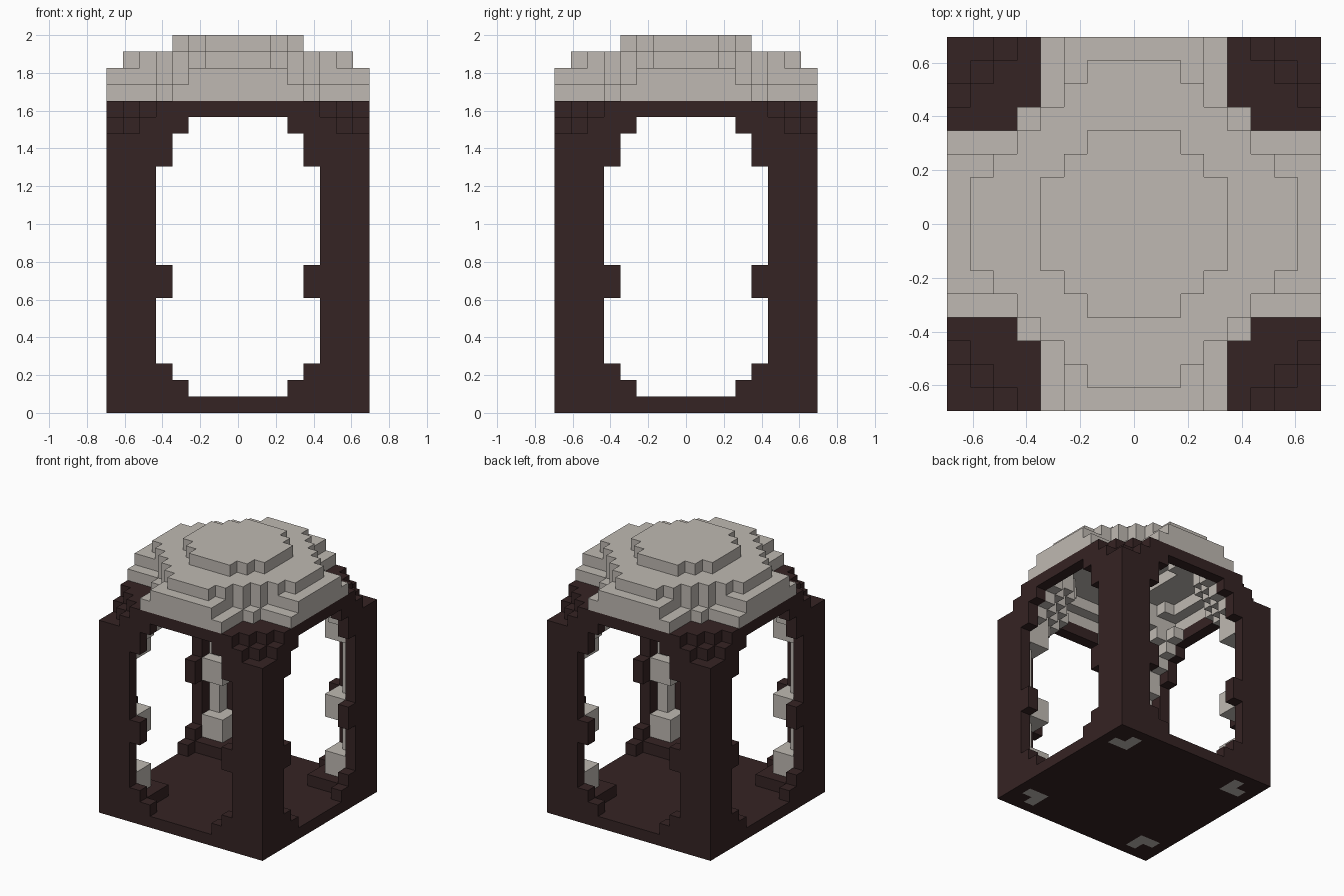
import bpy
import bmesh
from mathutils import Vector

cube = bpy.data.objects.get("Cube")
if cube:
    bpy.data.objects.remove(cube, do_unlink=True)

U = 2 / 23           # block size
HALF, ROWS = 8, 23   # blocks from centre to side, number of layers


def make_material(name, rgb):
    mat = bpy.data.materials.new(name)
    mat.use_nodes = True
    mat.diffuse_color = (*rgb, 1)
    mat.node_tree.nodes["Principled BSDF"].inputs["Base Color"].default_value = (*rgb, 1)
    return mat


dark = make_material("dark brown", (0.036, 0.017, 0.017))
stone = make_material("pale stone", (0.52, 0.485, 0.445))


def inside(a, b, steps):
    """True within a rounded outline given as (long, short) boxes, mirrored on the diagonal."""
    hi, lo = max(a, b), min(a, b)
    return any(hi <= p and lo <= q for p, q in steps)


# Stepped dome: outline and hollow of each layer
DOME = {19: [(8, 4), (5, 5)],
        20: [(8, 3), (5, 4)],
        21: [(7, 2), (6, 3), (5, 4)],
        22: [(4, 2), (3, 3)]}
HOLLOW = {19: [(7, 3), (4, 4)],
          20: [(6, 2), (5, 3), (4, 4)],
          21: [(3, 2)],
          22: []}


def opening(k):
    """Half width of the arched opening in each side wall."""
    if k in (0, 18):
        return 0
    if k in (1, 17):
        return 3
    if k in (2, 7, 8, 15, 16):
        return 4
    return 5


def part_at(a, b, k):
    """Part filling the block at distance a, b from the centre lines in layer k."""
    if not (1 <= a <= HALF and 1 <= b <= HALF and 0 <= k < ROWS):
        return None
    hi, lo = max(a, b), min(a, b)
    if k >= 19:
        solid = inside(a, b, DOME[k]) and not inside(a, b, HOLLOW[k])
        return "dome_roof" if solid else None
    # Chamfered upper corners
    if (k == 18 and a + b > 13) or (k == 17 and a + b > 14):
        return None
    in_bracket = hi <= 7 and lo >= 6 and a + b < 14
    if k == 0:
        return "pillar_lining" if in_bracket else "floor"
    if hi == HALF:
        return "outer_frame" if lo > opening(k) else None
    if k == 1:
        return "corner_plinths" if lo >= 5 else None
    if k == 18:
        if lo >= 5 and hi > 5:
            return "outer_frame"
        return "dome_lining" if a + b >= 10 else None
    if k == 17:
        if a == b == 7:
            return "outer_frame"
        return "dome_lining" if a + b >= 11 else None
    if k == 16:
        return "dome_lining" if a + b >= 12 else None
    # Slim corner shafts, thicker at base, middle band and head
    if a == b == 7:
        return "pillar_lining"
    if in_bracket and k in (2, 3, 7, 8, 14, 15):
        return "pillar_lining"
    return None


def part_in_grid(x, y, k):
    """Mirror the quarter layout over both centre lines."""
    a = x + 1 if x >= 0 else -x
    b = y + 1 if y >= 0 else -y
    return part_at(a, b, k)


DIRECTIONS = [Vector(d) for d in ((1, 0, 0), (-1, 0, 0), (0, 1, 0),
                                  (0, -1, 0), (0, 0, 1), (0, 0, -1))]


def add_face(bm, centre, d):
    """One exposed square of a block, facing direction d."""
    u = Vector((d.y, d.z, d.x))
    v = d.cross(u)
    mid = centre + d / 2
    corners = [mid + (u * s + v * t) / 2 for s, t in ((-1, -1), (1, -1), (1, 1), (-1, 1))]
    bm.faces.new([bm.verts.new(c * U) for c in corners])


def build_part(name, material):
    bm = bmesh.new()
    span = range(-HALF, HALF)
    for k in range(ROWS):
        for x in span:
            for y in span:
                if part_in_grid(x, y, k) != name:
                    continue
                centre = Vector((x + 0.5, y + 0.5, k + 0.5))
                for d in DIRECTIONS:
                    if part_in_grid(x + int(d.x), y + int(d.y), k + int(d.z)) is None:
                        add_face(bm, centre, d)
    bmesh.ops.remove_doubles(bm, verts=bm.verts, dist=U / 100)
    mesh = bpy.data.meshes.new(name)
    bm.to_mesh(mesh)
    bm.free()
    mesh.materials.append(material)
    bpy.context.collection.objects.link(bpy.data.objects.new(name, mesh))


for part in ("floor", "corner_plinths", "outer_frame"):
    build_part(part, dark)
for part in ("pillar_lining", "dome_lining", "dome_roof"):
    build_part(part, stone)
